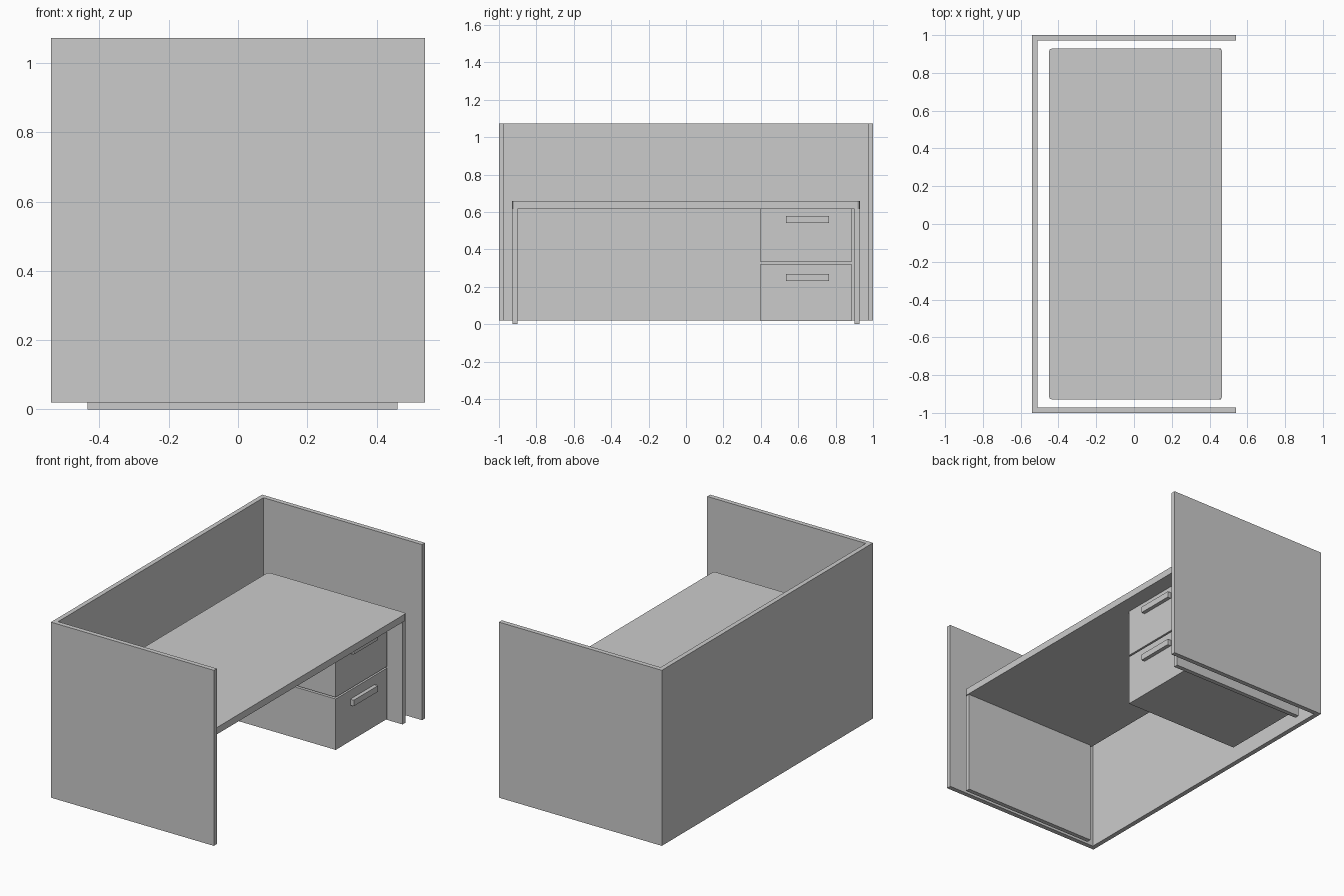
import bpy, bmesh

if "Cube" in bpy.data.objects:
    bpy.data.objects.remove(bpy.data.objects["Cube"])


def box(name, x, y, z, corner=0.0):
    """Box from (min, max) ranges, optionally with its upright edges rounded."""
    bm = bmesh.new()
    bmesh.ops.create_cube(bm, size=1)
    for v in bm.verts:
        v.co = [(r[0] + r[1]) / 2 + c * (r[1] - r[0]) for c, r in zip(v.co, (x, y, z))]
    if corner:
        upright = [e for e in bm.edges if abs(e.verts[0].co.z - e.verts[1].co.z) > 1e-4]
        bmesh.ops.bevel(bm, geom=upright, offset=corner, segments=2,
                        profile=0.5, affect='EDGES')
    bmesh.ops.recalc_face_normals(bm, faces=bm.faces)
    mesh = bpy.data.meshes.new(name)
    bm.to_mesh(mesh)
    bm.free()
    obj = bpy.data.objects.new(name, mesh)
    bpy.context.collection.objects.link(obj)
    return obj


# Cubicle partition: long back panel
PANEL_Z = (0.02, 1.072)
box("partition_back", (-0.54, -0.512), (-1, 1), PANEL_Z)

# Partition wings and desk end panels, one pair per side
for side, s in (("left", -1), ("right", 1)):
    box(f"partition_{side}", (-0.512, 0.54), sorted((s * 0.972, s)), PANEL_Z)
    box(f"desk_leg_{side}", (-0.435, 0.46), sorted((s * 0.901, s * 0.928)), (0, 0.617))

# Desk top
box("desk_top", (-0.45, 0.466), (-0.929, 0.929), (0.617, 0.658), corner=0.015)

# Two stacked drawers with bar handles
for level, z, hz in (("lower", (0.016, 0.321), (0.231, 0.267)),
                     ("upper", (0.331, 0.617), (0.541, 0.577))):
    box(f"drawer_{level}", (-0.40, 0.37), (0.397, 0.884), z)
    box(f"handle_{level}", (0.37, 0.393), (0.535, 0.765), hz)
